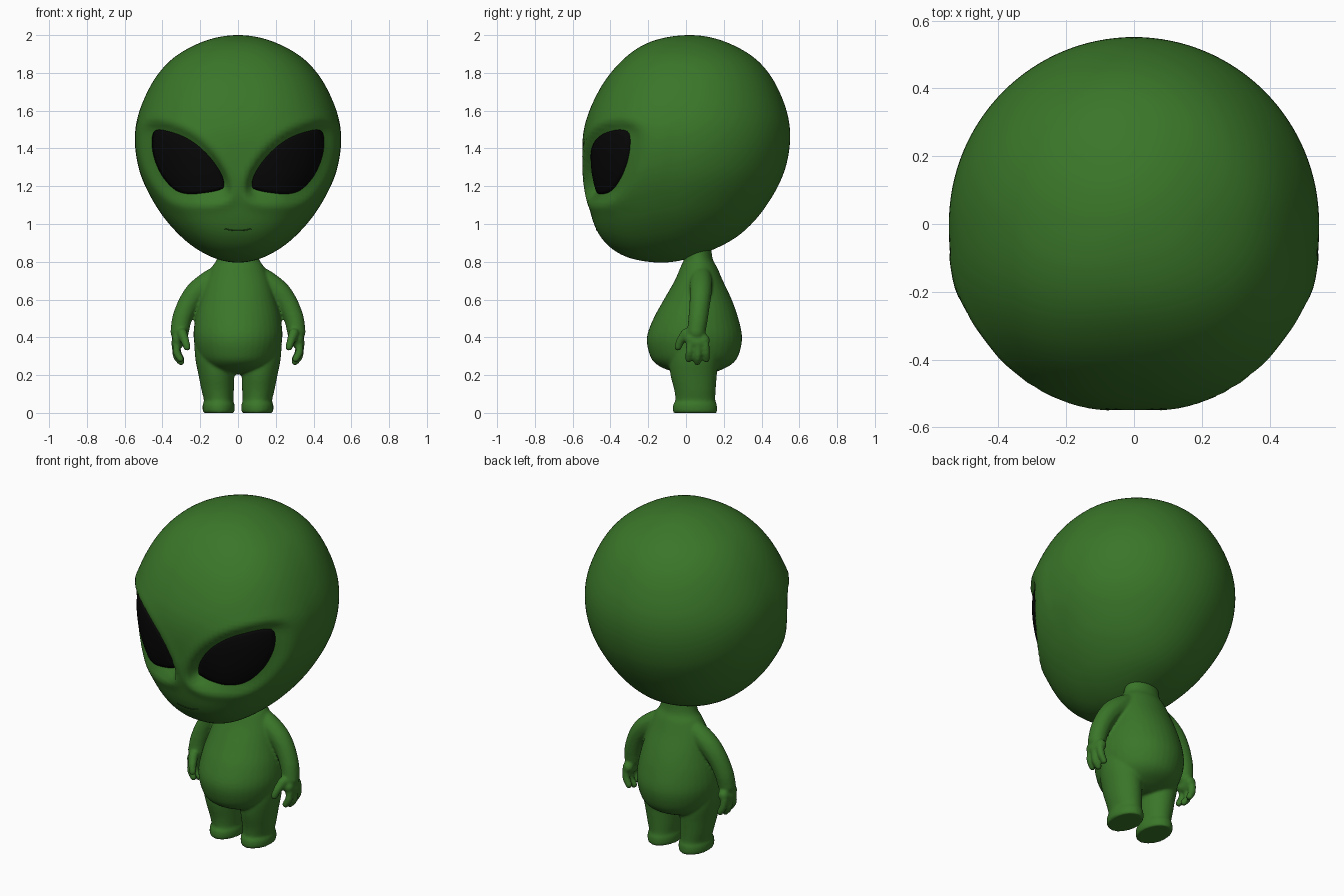
import bpy, bmesh, math
from mathutils import Vector

if "Cube" in bpy.data.objects:
    bpy.data.objects.remove(bpy.data.objects["Cube"])


def material(name, col):
    m = bpy.data.materials.new(name)
    m.diffuse_color = (*col, 1)
    m.use_nodes = True
    m.node_tree.nodes["Principled BSDF"].inputs["Base Color"].default_value = m.diffuse_color
    return m


GREEN = material("green_skin", (0.042, 0.18, 0.022))
DARK = material("dark_green", (0.02, 0.08, 0.012))
BLACK = material("black", (0.002, 0.002, 0.002))


def spline(pts, t):
    """Catmull-Rom through pts, t counted in points."""
    n = len(pts)
    i = max(0, min(int(t), n - 2))
    u = t - i
    b, c = Vector(pts[i]), Vector(pts[i + 1])
    a = Vector(pts[i - 1]) if i > 0 else 2 * b - c
    d = Vector(pts[i + 2]) if i + 2 < n else 2 * c - b
    return 0.5 * (2 * b + (c - a) * u + (2 * a - 5 * b + 4 * c - d) * u * u
                  + (3 * b - 3 * c + d - a) * u ** 3)


def sample(pts, per):
    return [spline(pts, k / per) for k in range((len(pts) - 1) * per + 1)]


def loft(bm, rings, cap=True):
    rows = [[bm.verts.new(p) for p in r] for r in rings]
    n = len(rows[0])
    for r, s in zip(rows, rows[1:]):
        for i in range(n):
            j = (i + 1) % n
            bm.faces.new((r[i], r[j], s[j], s[i]))
    if cap:
        bm.faces.new(rows[0])
        bm.faces.new(rows[-1])


def oval(z, x0, x1, y0, y1, n=40, front=2):
    """Elliptic ring; front above 2 makes the front half fuller."""
    cx, cy, a, b = (x0 + x1) / 2, (y0 + y1) / 2, (x1 - x0) / 2, (y1 - y0) / 2
    pts = []
    for i in range(n):
        c, s = math.cos(2 * math.pi * i / n), math.sin(2 * math.pi * i / n)
        e = front if s < 0 else 2
        k = (abs(c) ** e + abs(s) ** e) ** (-1 / e)
        pts.append(Vector((cx + a * c * k, cy + b * s * k, z)))
    return pts


def finish(bm, name, mat):
    bmesh.ops.recalc_face_normals(bm, faces=bm.faces[:])
    me = bpy.data.meshes.new(name)
    bm.to_mesh(me)
    bm.free()
    me.materials.append(mat)
    for p in me.polygons:
        p.use_smooth = True
    ob = bpy.data.objects.new(name, me)
    bpy.context.collection.objects.link(ob)
    return ob


# Head shape: front y, back y, half width every 20 degrees from the crown down
HEAD = [(.02, .02, 0), (-.19, .21, .19), (-.345, .385, .365), (-.465, .495, .48),
        (-.54, .55, .543), (-.545, .525, .525), (-.515, .425, .435),
        (-.455, .275, .305), (-.33, .06, .155), (-.13, -.13, 0)]
CENTRE = Vector((0, 0, 1.4))
FULL = 2.35


def face_point(x, z):
    """Point on the front of the undented head."""
    t = math.degrees(math.acos(max(-1, min(1, (z - 1.398) / .602)))) / 20
    yf, yb, w = spline(HEAD, t)
    k = max(0, 1 - abs(x / w) ** FULL) ** (1 / FULL)
    return Vector((x, (yf + yb) / 2 - (yb - yf) / 2 * k, z))


def sink(p, depth):
    return p + (CENTRE - p).normalized() * depth


def deeper(p):
    """The sockets are deepest at the lower inner corner."""
    clamp = lambda v: max(0, min(1, v))
    return 1 + 1.0 * clamp((.24 - abs(p.x)) / .14) * clamp((1.42 - p.z) / .2)


# Eye outline in x, z, widened a little because it is then sunk towards the centre
EYE = [(.08, 1.19), (.097, 1.26), (.16, 1.36), (.25, 1.44), (.355, 1.487), (.445, 1.493),
       (.457, 1.395), (.42, 1.28), (.355, 1.195), (.285, 1.16), (.17, 1.16), (.10, 1.17)]
EYE = [(x * 1.04, 1.4 + (z - 1.4) * 1.04) for x, z in EYE]
loop = [spline(EYE[-1:] + EYE + EYE[:2], 1 + k / 5) for k in range(60)]
EDGES = [(a.x, a.y, b.x - a.x, b.y - a.y) for a, b in zip(loop, loop[1:] + loop[:1])]


def eye_distance(x, z):
    """Distance to the eye outline, negative inside."""
    best, inside = 9, False
    for ax, az, dx, dz in EDGES:
        px, pz = x - ax, z - az
        u = max(0, min(1, (px * dx + pz * dz) / (dx * dx + dz * dz + 1e-12)))
        best = min(best, math.hypot(px - u * dx, pz - u * dz))
        if (pz < 0) != (pz < dz) and px < pz / dz * dx:
            inside = not inside
    return -best if inside else best


def dent(d):
    if d < 0:
        return .032 + .015 * min(1, -d / .03)
    u = max(0, 1 - d / .05)
    return .032 * u * u * (3 - 2 * u) - .003 * math.exp(-((d - .06) / .03) ** 2)


# Head with sunken eye sockets
bm = bmesh.new()
rings = []
for k in range(91):
    yf, yb, w = spline(HEAD, min(max(k / 10, .02), 8.98))
    z = 1.398 + .602 * math.cos(math.radians(k * 2))
    rings.append(oval(z, -w, w, yf, yb, 128, FULL))
loft(bm, rings)
for v in bm.verts:
    if v.co.y < -.1 and 1.0 < v.co.z < 1.65:
        d = eye_distance(abs(v.co.x), v.co.z)
        if d < .14:
            v.co = sink(v.co, dent(d) * deeper(v.co))
finish(bm, "head", GREEN)

# Eyes: black patches following the head surface
mid = Vector((.29, 1.33))
for side, name in ((1, "left_eye"), (-1, "right_eye")):
    bm = bmesh.new()
    rings = []
    for k in range(11):
        s = max(k / 10, .01)
        pts = [mid.lerp(p, s) for p in loop]
        pts = [face_point(p.x, p.y) for p in pts]
        pts = [sink(p, (.02 + .006 * s ** 3) * deeper(p)) for p in pts]
        rings.append([Vector((side * p.x, p.y, p.z)) for p in pts])
    rings.append([sink(p, .02) for p in rings[-1]])
    loft(bm, rings, cap=False)
    bm.verts.ensure_lookup_table()
    bm.faces.new(bm.verts[:len(loop)])
    finish(bm, name, BLACK)

# Mouth: thin slit line
cu = bpy.data.curves.new("mouth", 'CURVE')
cu.dimensions = '3D'
cu.bevel_depth = .003
sp = cu.splines.new('POLY')
sp.points.add(12)
for i, q in enumerate(sp.points):
    x = -.07 + .14 * i / 12
    q.co = (*face_point(x, .965 + .01 * (x / .07) ** 2), 1)
cu.materials.append(DARK)
bpy.context.collection.objects.link(bpy.data.objects.new("mouth", cu))

# Body: torso, legs, arms and fingers fused by a remesh
bm = bmesh.new()
TORSO = [(.205, -.0, .12, .08), (.225, -.09, .18, .145), (.26, -.16, .245, .185),
         (.31, -.193, .28, .215), (.40, -.207, .297, .235), (.50, -.172, .277, .226),
         (.60, -.117, .242, .20), (.70, -.06, .195, .17), (.77, -.03, .165, .14),
         (.82, -.01, .14, .11), (.93, -.005, .13, .10)]
loft(bm, [oval(z, -w, w, yf, yb) for z, yf, yb, w in sample(TORSO, 4)])
LEG = [(0, .022, .182, -.065, .162), (.012, .018, .187, -.07, .165),
       (.045, .018, .187, -.068, .163), (.065, .025, .18, -.056, .155),
       (.12, .022, .193, -.062, .157), (.20, .02, .209, -.082, .163),
       (.28, .02, .225, -.09, .17), (.36, .03, .232, -.08, .16)]


def chain(pts, side, per):
    """Limb as a run of overlapping balls: x, y, z, radius."""
    for x, y, z, r in sample(pts, per):
        x *= side
        ball = []
        for k in range(9):
            a = math.pi * (.04 + .92 * k / 8)
            q = r * math.sin(a)
            ball.append(oval(z - r * math.cos(a), x - q, x + q, y - q, y + q, 14))
        loft(bm, ball)


ARM = [(.08, .08, .745, .05), (.155, .08, .69, .061), (.217, .078, .64, .060),
       (.262, .073, .58, .056), (.296, .064, .50, .053), (.309, .055, .43, .050)]
PALM = [(.315, .025, .39, .034), (.320, .06, .37, .034), (.315, .095, .385, .032)]
FINGERS = [[(.325, .022, .36, .022), (.324, .018, .32, .021), (.305, .014, .285, .019)],
           [(.330, .063, .35, .022), (.324, .062, .30, .021), (.302, .060, .27, .019)],
           [(.325, .103, .36, .022), (.320, .106, .32, .021), (.302, .108, .285, .019)],
           [(.295, .0, .42, .028), (.280, -.03, .38, .023), (.270, -.042, .348, .020)]]
for side in (1, -1):
    loft(bm, [[Vector((side * p.x, p.y, p.z)) for p in oval(*r)] for r in sample(LEG, 3)])
    chain(ARM, side, 6)
    chain(PALM, side, 3)
    for f in FINGERS:
        chain(f, side, 4)
body = finish(bm, "body", GREEN)
rm = body.modifiers.new("fuse", 'REMESH')
rm.mode = 'VOXEL'
rm.voxel_size = .008
rm.use_smooth_shade = True
sm = body.modifiers.new("soften", 'SMOOTH')
sm.factor = .5
sm.iterations = 5
